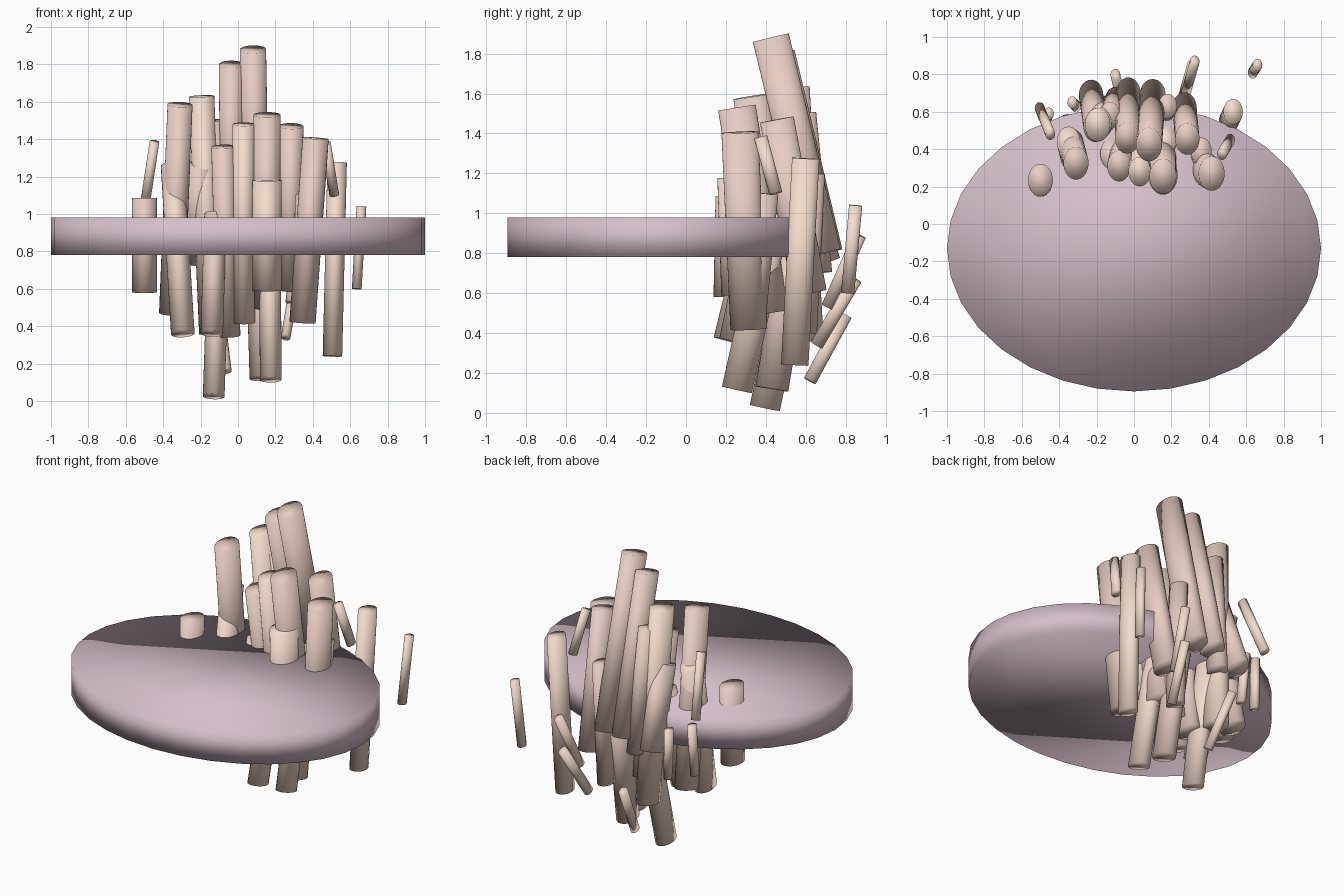
import bpy, bmesh
from mathutils import Vector, Matrix


def material(name, col):
    m = bpy.data.materials.new(name)
    m.diffuse_color = (*col, 1)
    return m


BROWN = material("dusky_pink", (0.80, 0.61, 0.54))
LIGHT = material("light_peach", (0.90, 0.72, 0.60))
MAUVE = material("mauve", (0.66, 0.52, 0.59))


def rod(name, top, bottom, rx, ry, mat):
    """Smooth oval cylinder running from bottom to top."""
    a, b = Vector(bottom), Vector(top)
    zax = (b - a).normalized()
    xax = (Vector((1, 0, 0)) - zax * zax.x).normalized()
    yax = zax.cross(xax)
    m = Matrix((xax * rx, yax * ry, zax * (b - a).length)).transposed().to_4x4()
    m.translation = (a + b) / 2
    bm = bmesh.new()
    bmesh.ops.create_cone(bm, cap_ends=True, segments=32, radius1=1, radius2=1,
                          depth=1, matrix=m)
    for f in bm.faces:
        f.smooth = True
    me = bpy.data.meshes.new(name)
    bm.to_mesh(me)
    bm.free()
    me.materials.append(mat)
    ob = bpy.data.objects.new(name, me)
    bpy.context.collection.objects.link(ob)


# oval disc
rod("disc", (0, -0.13, 0.98), (0, -0.13, 0.78), 1.0, 0.765, MAUVE)

# thick rods: top, bottom, radius, colour
thick = [
    ((0.08, 0.425, 1.88), (0.10, 0.685, 0.80), 0.07, BROWN),
    ((-0.037, 0.46, 1.80), (-0.03, 0.70, 0.80), 0.065, BROWN),
    ((-0.195, 0.53, 1.63), (-0.14, 0.60, 0.36), 0.068, LIGHT),
    ((-0.31, 0.325, 1.585), (-0.355, 0.50, 0.47), 0.067, BROWN),
    ((0.155, 0.255, 1.53), (0.155, 0.42, 0.50), 0.072, BROWN),
    ((0.03, 0.28, 1.48), (0.03, 0.41, 0.42), 0.060, LIGHT),
    ((0.285, 0.455, 1.47), (0.27, 0.62, 0.60), 0.065, BROWN),
    ((0.415, 0.27, 1.405), (0.345, 0.315, 0.42), 0.070, BROWN),
    ((-0.08, 0.31, 1.36), (-0.05, 0.45, 0.35), 0.063, BROWN),
    ((-0.13, 0.58, 1.50), (-0.10, 0.66, 0.70), 0.055, BROWN),
    ((0.53, 0.60, 1.275), (0.505, 0.545, 0.24), 0.052, LIGHT),
    ((-0.35, 0.44, 1.26), (-0.295, 0.22, 0.36), 0.063, LIGHT),
    ((-0.205, 0.52, 1.26), (-0.23, 0.69, 0.75), 0.065, BROWN),
    ((0.155, 0.26, 1.18), (0.155, 0.28, 0.59), 0.078, LIGHT),
    ((-0.50, 0.235, 1.085), (-0.50, 0.225, 0.58), 0.066, BROWN),
    ((0.17, 0.45, 1.00), (0.175, 0.255, 0.115), 0.058, LIGHT),
    ((0.10, 0.57, 0.95), (0.125, 0.43, 0.12), 0.063, BROWN),
    ((-0.10, 0.58, 0.90), (-0.13, 0.395, 0.025), 0.058, LIGHT),
    ((-0.12, 0.38, 1.00), (-0.14, 0.245, 0.36), 0.060, BROWN),
    ((0.36, 0.39, 1.10), (0.35, 0.33, 0.50), 0.055, BROWN),
    ((0.18, 0.63, 1.20), (0.17, 0.59, 0.40), 0.050, BROWN),
]
for i, (t, b, r, m) in enumerate(thick):
    rod(f"thick_rod_{i + 1}", t, b, r, r * 1.32, m)

# thin rods around the back and sides
thin = [
    ((0.66, 0.85, 1.04), (0.635, 0.81, 0.60), LIGHT),
    ((0.31, 0.85, 0.67), (0.255, 0.655, 0.34), LIGHT),
    ((0.325, 0.87, 0.89), (0.28, 0.71, 0.53), LIGHT),
    ((-0.10, 0.80, 0.49), (-0.06, 0.62, 0.16), LIGHT),
    ((0.47, 0.375, 1.38), (0.515, 0.45, 1.10), LIGHT),
    ((-0.447, 0.48, 1.385), (-0.505, 0.62, 1.00), LIGHT),
    ((-0.455, 0.59, 0.94), (-0.465, 0.57, 0.61), LIGHT),
    ((-0.33, 0.65, 0.90), (-0.31, 0.63, 0.57), LIGHT),
]
for i, (t, b, m) in enumerate(thin):
    rod(f"thin_rod_{i + 1}", t, b, 0.026, 0.033, m)
